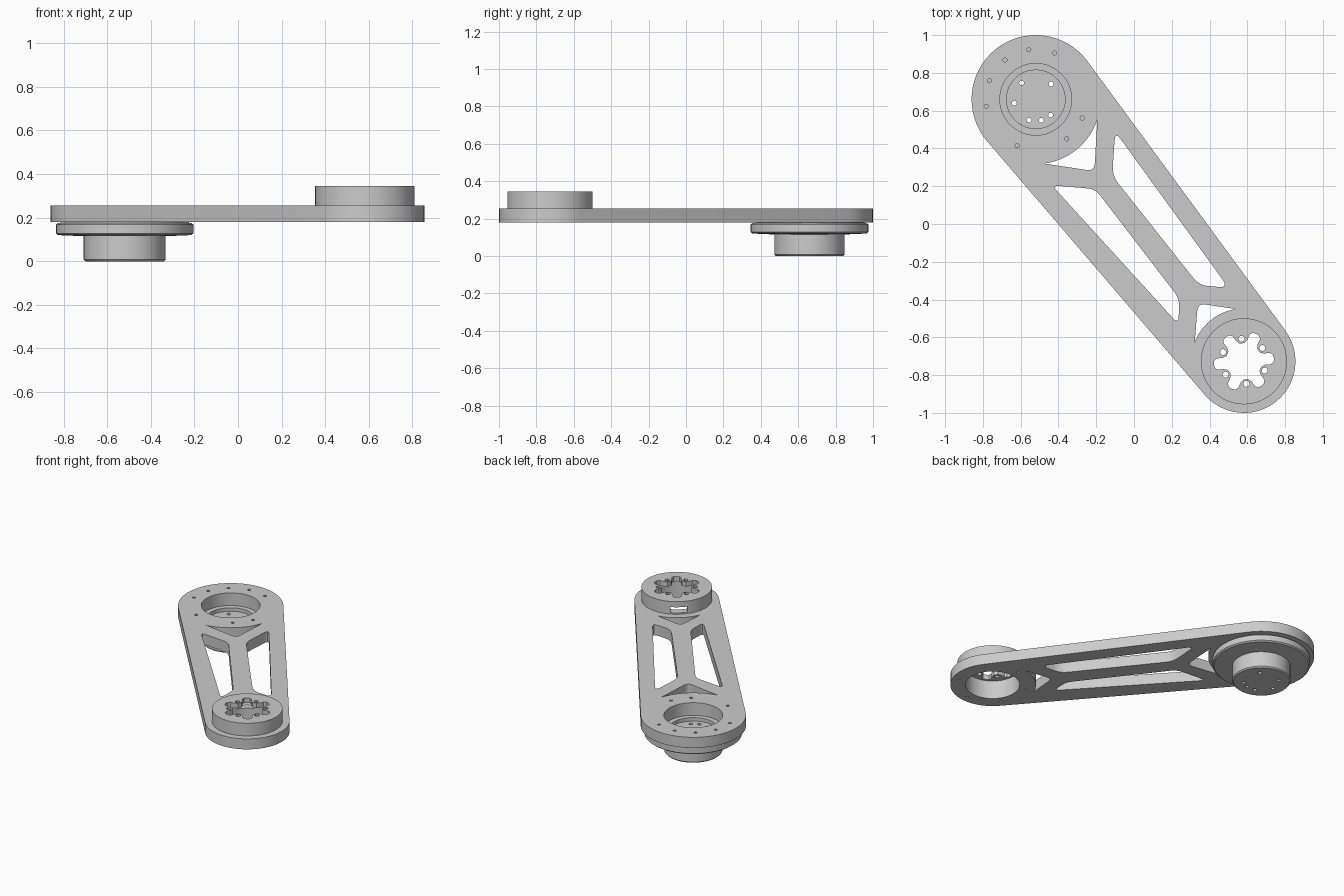
import bpy, bmesh
from math import sin, cos, pi, radians, atan2, acos, hypot
from mathutils import Vector

cube = bpy.data.objects.get("Cube")
if cube:
    bpy.data.objects.remove(cube, do_unlink=True)

A = Vector((-0.52, 0.66))      # large pivot
B = Vector((0.582, -0.727))    # small pivot
RA, RB = 0.34, 0.273
Z0, Z1 = 0.18, 0.255           # arm thickness

grey = bpy.data.materials.new("machined grey")
grey.use_nodes = True
grey.diffuse_color = (0.6, 0.6, 0.6, 1)
grey.node_tree.nodes["Principled BSDF"].inputs["Base Color"].default_value = grey.diffuse_color


def make_object(name, bm):
    bmesh.ops.recalc_face_normals(bm, faces=bm.faces)
    mesh = bpy.data.meshes.new(name)
    bm.to_mesh(mesh)
    bm.free()
    mesh.materials.append(grey)
    ob = bpy.data.objects.new(name, mesh)
    bpy.context.collection.objects.link(ob)
    return ob


def arc(c, r, start, end, n):
    steps = [start + (end - start) * i / n for i in range(n + 1)]
    return [Vector((c.x + r * cos(a), c.y + r * sin(a))) for a in steps]


def circle(c, r, n=48):
    return arc(c, r, 0, 2 * pi, n)[:-1]


def polar(c, r, degrees):
    return Vector((c.x + r * cos(radians(degrees)), c.y + r * sin(radians(degrees))))


def add_prism(bm, pts, z0, z1):
    low = [bm.verts.new((p.x, p.y, z0)) for p in pts]
    high = [bm.verts.new((p.x, p.y, z1)) for p in pts]
    bm.faces.new(low[::-1])
    bm.faces.new(high)
    for i in range(len(pts)):
        bm.faces.new((low[i - 1], low[i], high[i], high[i - 1]))


def prisms(name, outlines, z0, z1):
    bm = bmesh.new()
    for pts in outlines:
        add_prism(bm, pts, z0, z1)
    return make_object(name, bm)


def lathe(name, c, profile, n=48):
    bm = bmesh.new()
    verts = [bm.verts.new((c.x + r, c.y, z)) for r, z in profile]
    edges = [bm.edges.new(pair) for pair in zip(verts, verts[1:])]
    bmesh.ops.spin(bm, geom=verts + edges, cent=(c.x, c.y, 0), axis=(0, 0, 1),
                   angle=2 * pi, steps=n, use_merge=True)
    bmesh.ops.remove_doubles(bm, verts=bm.verts, dist=0.0001)
    return make_object(name, bm)


def cut(ob, cutter):
    cutter.hide_render = True
    mod = ob.modifiers.new("cut", "BOOLEAN")
    mod.operation, mod.solver, mod.object = "DIFFERENCE", "EXACT", cutter
    bpy.context.view_layer.objects.active = ob
    bpy.ops.object.modifier_apply(modifier=mod.name)
    bpy.data.objects.remove(cutter, do_unlink=True)


def rounded(points, radius):
    """Polygon with its corners rounded by short curves."""
    pts, out = [Vector(p) for p in points], []
    for i, p in enumerate(pts):
        a, b = pts[i - 1] - p, pts[(i + 1) % len(pts)] - p
        s = p + a.normalized() * min(radius, a.length * 0.4)
        e = p + b.normalized() * min(radius, b.length * 0.4)
        for k in range(5):
            t = k / 4
            out.append(s * (1 - t) ** 2 + p * 2 * t * (1 - t) + e * t * t)
    return out


def corner_window(corner, c, r, left, right):
    """Window with one rounded corner and a concave side around a pivot."""
    la, ra = [atan2(p.y - c.y, p.x - c.x) for p in (left, right)]
    return arc(c, r, ra, la, 12) + rounded([corner, right, left], 0.04)[:5]


# Arm: tapered outline tangent to both pivots
d = B - A
heading, swing = atan2(d.y, d.x), acos((RA - RB) / hypot(d.x, d.y))
outline = arc(A, RA, heading + swing, heading + 2 * pi - swing, 32)
outline += arc(B, RB, heading - swing, heading + swing, 24)
arm = prisms("arm", [outline], Z0, Z1)

# Lightening windows either side of the central spine
windows = [
    rounded([(-0.1, 0.49), (-0.115, 0.255), (0.345, -0.325), (0.50, -0.337)], 0.05),
    rounded([(-0.435, 0.205), (-0.205, 0.185), (0.24, -0.395), (0.235, -0.53)], 0.04),
    corner_window((-0.21, 0.28), A, 0.343, Vector((-0.475, 0.318)), Vector((-0.193, 0.553))),
    corner_window((0.338, -0.42), B, 0.28, Vector((0.54, -0.452)), Vector((0.322, -0.625))),
]
for window in windows:
    cut(arm, prisms("window_cutter", [window], 0.1, 0.4))

# Bores and screw holes through the arm
cut(arm, prisms("bore_cutter", [circle(A, 0.19), circle(B, 0.175)], 0.1, 0.4))
arm_holes = [circle(polar(A, 0.265, a), 0.011, 10)
             for a in (68, 98, 128, 158, 188, 248, 308, 338)]
cut(arm, prisms("screw_cutter", arm_holes, 0.1, 0.4))
cut(arm, prisms("underside_screw_cutter",
                [circle(polar(B, 0.225, 36 + 60 * k), 0.01, 10) for k in range(6)],
                0.1, 0.21))

# Large pivot: flanged hub with a shallow recess, hanging below the arm
hub = lathe("flanged_hub", A, [
    (0, 0), (0.18, 0), (0.188, 0.008), (0.188, 0.115), (0.305, 0.12), (0.315, 0.128),
    (0.315, 0.168), (0.305, 0.176), (0.295, 0.176), (0.295, Z0), (0.19, Z0),
    (0.19, 0.165), (0.155, 0.165), (0.155, 0.14), (0, 0.14)])
hub_holes = [circle(polar(A, 0.115, a), 0.013, 12)
             for a in (45, 131, 190, 252, 285, 313)]
cut(hub, prisms("hub_hole_cutter", hub_holes, -0.1, 0.3))

# Small pivot: raised collar with a hollow inside
collar = prisms("collar", [circle(B, 0.228)], Z1, 0.345)
cut(collar, prisms("collar_bore_cutter", [circle(B, 0.175)], 0.2, 0.31))

# Toothed opening in the collar top, one screw hole per tooth
opening = []
for k in range(6):
    for angle, r in ((-18, 0.145), (-15, 0.115), (-8, 0.097), (8, 0.097),
                     (15, 0.115), (18, 0.145), (23, 0.157), (30, 0.16), (37, 0.157)):
        opening.append(polar(B, r, 36 + 60 * k + angle))
cut(collar, prisms("opening_cutter", [opening], 0.28, 0.4))
teeth_holes = [circle(polar(B, 0.12, 36 + 60 * k), 0.016, 12) for k in range(6)]
cut(collar, prisms("tooth_hole_cutter", teeth_holes, 0.28, 0.4))

# Cable slot in the collar wall, facing the large pivot
u = (A - B).normalized()
side = Vector((-u.y, u.x)) * 0.055
slot = [B + u * 0.14 - side, B + u * 0.3 - side, B + u * 0.3 + side, B + u * 0.14 + side]
cut(collar, prisms("slot_cutter", [slot], 0.265, 0.305))

# Smooth round walls, keep machined edges crisp
for ob in (arm, hub, collar):
    bpy.ops.object.select_all(action="DESELECT")
    ob.select_set(True)
    bpy.context.view_layer.objects.active = ob
    bpy.ops.object.shade_smooth_by_angle(angle=radians(30))
